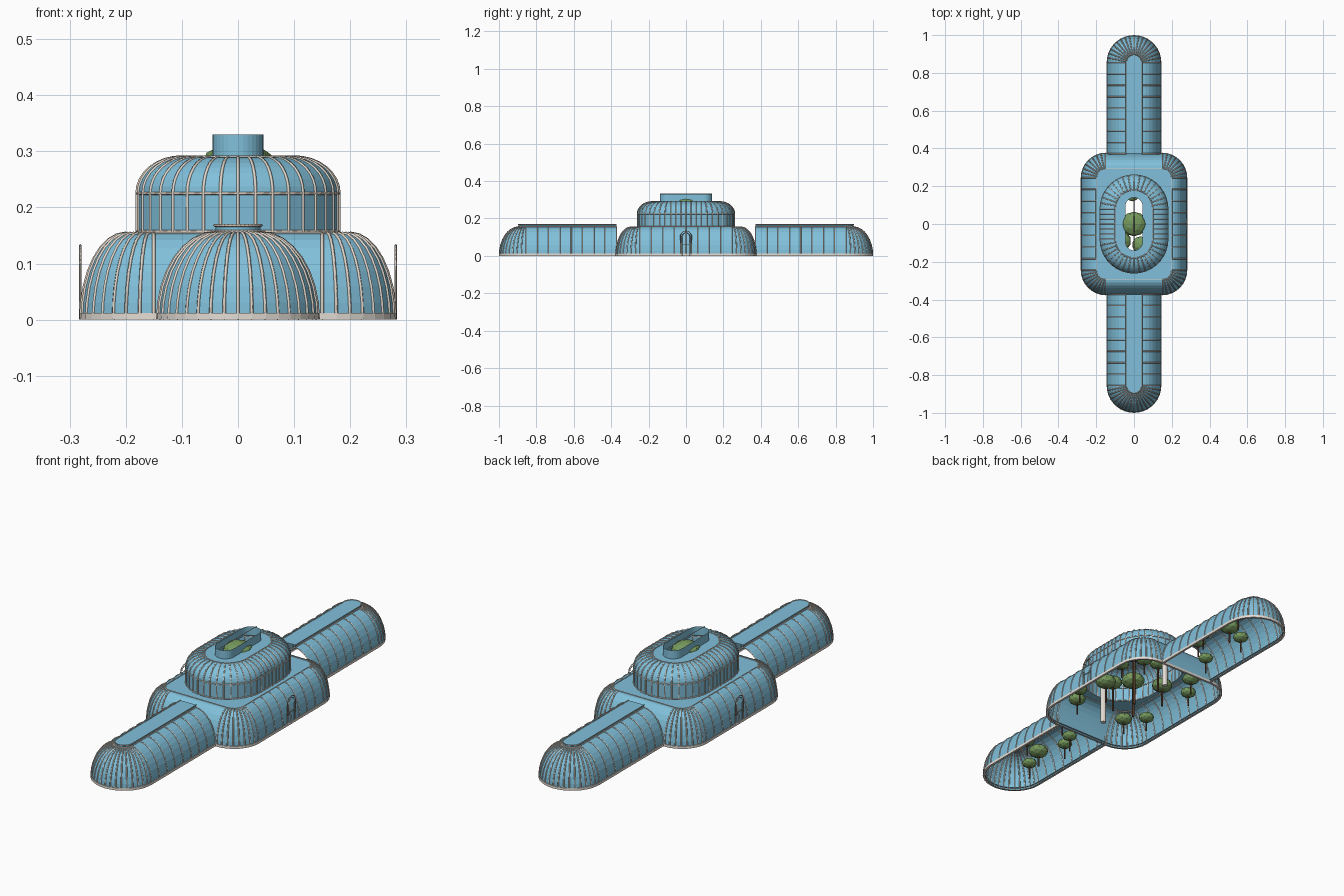
import bpy, bmesh
from math import sin, cos, pi
from mathutils import Vector, Matrix

cube = bpy.data.objects.get("Cube")
if cube:
    bpy.data.objects.remove(cube)


def material(name, rgb):
    m = bpy.data.materials.new(name)
    m.use_nodes = True
    m.diffuse_color = (*rgb, 1)
    m.node_tree.nodes["Principled BSDF"].inputs["Base Color"].default_value = (*rgb, 1)
    return m


GLASS = material("blue glass", (0.22, 0.53, 0.71))
RIB = material("pale iron", (0.74, 0.67, 0.59))
STONE = material("pale stone", (0.78, 0.73, 0.67))
LEAF = material("leaf green", (0.18, 0.32, 0.11))
BARK = material("bark brown", (0.13, 0.065, 0.035))


def finish(bm, name, mat):
    me = bpy.data.meshes.new(name)
    bm.to_mesh(me)
    bm.free()
    me.materials.append(mat)
    ob = bpy.data.objects.new(name, me)
    bpy.context.collection.objects.link(ob)
    return ob


# A plan is a list of (centre x, centre y, normal angle) stations, anticlockwise.
def rounded_plan(a, b, arc, side):
    plan = []
    for k, (sx, sy) in enumerate(((1, 1), (-1, 1), (-1, -1), (1, -1))):
        skip = 1 if a == 0 and k % 2 else 0
        for i in range(skip, arc + 1):
            plan.append((sx * a, sy * b, pi / 2 * (k + i / arc)))
        if k % 2:
            for i in range(1, side):
                plan.append((sx * a, sy * b * (1 - 2 * i / side), pi / 2 * (k + 1)))
    return plan


def wing_plan(s, start, end, side, arc):
    plan = [(0, start + (end - start) * i / side, 0) for i in range(side)]
    plan += [(0, end, pi * i / arc) for i in range(arc + 1)]
    plan += [(0, end + (start - end) * i / side, pi) for i in range(1, side + 1)]
    turn = 0 if s > 0 else pi
    return [(x * s, y * s, t + turn) for x, y, t in plan]


def at(station, r, z):
    x, y, t = station
    return Vector((x + r * cos(t), y + r * sin(t), z))


def dome(r0, r1, z0, z1, steps=8):
    return [(r1 + (r0 - r1) * cos(pi / 2 * i / steps), z0 + (z1 - z0) * sin(pi / 2 * i / steps))
            for i in range(steps + 1)]


def shell(name, plan, profile, mat, closed=True, cap=False):
    bm = bmesh.new()
    rows = [[bm.verts.new(at(st, r, z)) for r, z in profile] for st in plan]
    for i in range(len(rows) if closed else len(rows) - 1):
        p, q = rows[i], rows[(i + 1) % len(rows)]
        for j in range(len(profile) - 1):
            bm.faces.new((p[j], q[j], q[j + 1], p[j + 1]))
    if cap:
        bm.faces.new([row[-1] for row in rows])
    return finish(bm, name, mat)


def roof(name, plan, r, hole_plan, hole_r, z):
    bm = bmesh.new()
    edges = []
    for pl, rad in ((plan, r), (hole_plan, hole_r)):
        vs = [bm.verts.new(at(st, rad, z)) for st in pl]
        edges += [bm.edges.new((vs[i - 1], vs[i])) for i in range(len(vs))]
    bmesh.ops.triangle_fill(bm, edges=edges, use_beauty=True, normal=(0, 0, 1))
    for f in bm.faces:
        f.normal_update()
        if f.normal.z < 0:
            f.normal_flip()
    return finish(bm, name, GLASS)


def tubes(name, paths, depth=0.003, cyclic=False):
    cu = bpy.data.curves.new(name, "CURVE")
    cu.dimensions = "3D"
    cu.bevel_depth = depth
    cu.bevel_resolution = 0
    for path in paths:
        sp = cu.splines.new("POLY")
        sp.points.add(len(path) - 1)
        sp.use_cyclic_u = cyclic
        for p, v in zip(sp.points, path):
            p.co = (*v, 1)
    cu.materials.append(RIB)
    ob = bpy.data.objects.new(name, cu)
    bpy.context.collection.objects.link(ob)
    bpy.ops.object.select_all(action="DESELECT")
    ob.select_set(True)
    bpy.context.view_layer.objects.active = ob
    bpy.ops.object.convert(target="MESH")


def ribs(name, plan, profile):
    tubes(name, [[at(st, r, z) for r, z in profile] for st in plan])


def ring(name, plan, levels, cyclic=True):
    tubes(name, [[at(st, r, z) for st in plan] for r, z in levels], 0.0025, cyclic)


def plinth(name, plan, r, closed):
    shell(name, plan, [(r - 0.008, 0), (r + 0.002, 0), (r + 0.002, 0.012), (r - 0.008, 0.012)],
          STONE, closed)


# Plans of the central hall, the upper drum and the open lantern
hall = rounded_plan(0.15, 0.245, 8, 8)
drum = rounded_plan(0, 0.08, 9, 6)
lantern = rounded_plan(0, 0.095, 8, 1)

# Central hall
hall_profile = dome(0.13, 0.05, 0, 0.154)
shell("hall_glass", hall, hall_profile, GLASS)
roof("hall_roof", hall, 0.05, drum, 0.178, 0.154)
ribs("hall_ribs", hall, hall_profile)
ring("hall_roof_edge", hall, [(0.05, 0.154)])
plinth("hall_plinth", hall, 0.13, True)

# Upper drum with its curved roof
drum_profile = [(0.18, 0.154)] + dome(0.18, 0.1, 0.225, 0.29)
shell("drum_glass", drum, drum_profile, GLASS)
roof("drum_roof", drum, 0.1, lantern, 0.045, 0.29)
ribs("drum_ribs", drum, drum_profile)
ring("drum_rings", drum, [(0.18, 0.157), (0.18, 0.225), (0.1, 0.29)])

# Lantern and its ridge bar
shell("lantern_wall", lantern, [(0.045, 0.288), (0.045, 0.33)], GLASS)
tubes("lantern_ridge", [[(0, -0.14, 0.335), (0, 0.14, 0.335)]], 0.002)

# Two wings with rounded ends
wing_profile = dome(0.143, 0.04, 0, 0.155)
for s, side in ((1, "back"), (-1, "front")):
    plan = wing_plan(s, 0.372, 0.855, 8, 18)
    shell(side + "_wing_glass", plan, wing_profile + [(0.04, 0.167)], GLASS, False, True)
    ribs(side + "_wing_ribs", plan, wing_profile)
    ring(side + "_wing_roof_rail", plan, [(0.041, 0.157), (0.042, 0.168)], False)
    plinth(side + "_wing_plinth", plan, 0.143, False)

# Arched side doors
for s, side in ((1, "left"), (-1, "right")):
    x = s * 0.281
    paths = []
    for w in (0.03, 0.021):
        arch = [(x, w * cos(pi * i / 12), 0.103 + w * sin(pi * i / 12)) for i in range(13)]
        paths.append([(x, w, 0)] + arch + [(x, -w, 0)])
    paths.append([(x, -0.03, 0.06), (x, 0.03, 0.06)])
    tubes(side + "_door_frame", paths, 0.002)


def cylinder(name, x, y, r, z0, z1, mat, sides=8):
    bm = bmesh.new()
    bmesh.ops.create_cone(bm, cap_ends=True, segments=sides, radius1=r, radius2=r, depth=z1 - z0,
                          matrix=Matrix.Translation((x, y, (z0 + z1) / 2)))
    return finish(bm, name, mat)


def tree(x, y, r, z):
    cylinder("tree_trunk", x, y, r * 0.1, 0, z, BARK, 6)
    bm = bmesh.new()
    bmesh.ops.create_icosphere(bm, subdivisions=2, radius=r,
                               matrix=Matrix.Translation((x, y, z)) @ Matrix.Diagonal((1, 1, 0.62, 1)))
    finish(bm, "tree_crown", LEAF)


# Inner columns
for y in (-0.22, 0.22):
    cylinder("column", 0, y, 0.012, 0, 0.2, STONE, 12)

# Planting in the hall
tree(0, 0, 0.066, 0.276)
tree(0.035, -0.11, 0.045, 0.15)
tree(-0.01, 0.16, 0.04, 0.15)
tree(-0.07, -0.09, 0.055, 0.19)
for s in (1, -1):
    tree(s * 0.11, s * -0.07, 0.048, 0.11)
    for t in (1, -1):
        tree(s * 0.14, t * 0.24, 0.04, 0.08)
        tree(s * 0.2, t * 0.15, 0.036, 0.07)

# Planting in the wings
for s in (1, -1):
    for x, y, r in ((-0.07, 0.43, 0.034), (0.05, 0.52, 0.034), (0.08, 0.59, 0.034),
                    (-0.07, 0.68, 0.036), (0.03, 0.72, 0.046), (0.07, 0.83, 0.034)):
        tree(x * s, y * s, r, 0.08)
